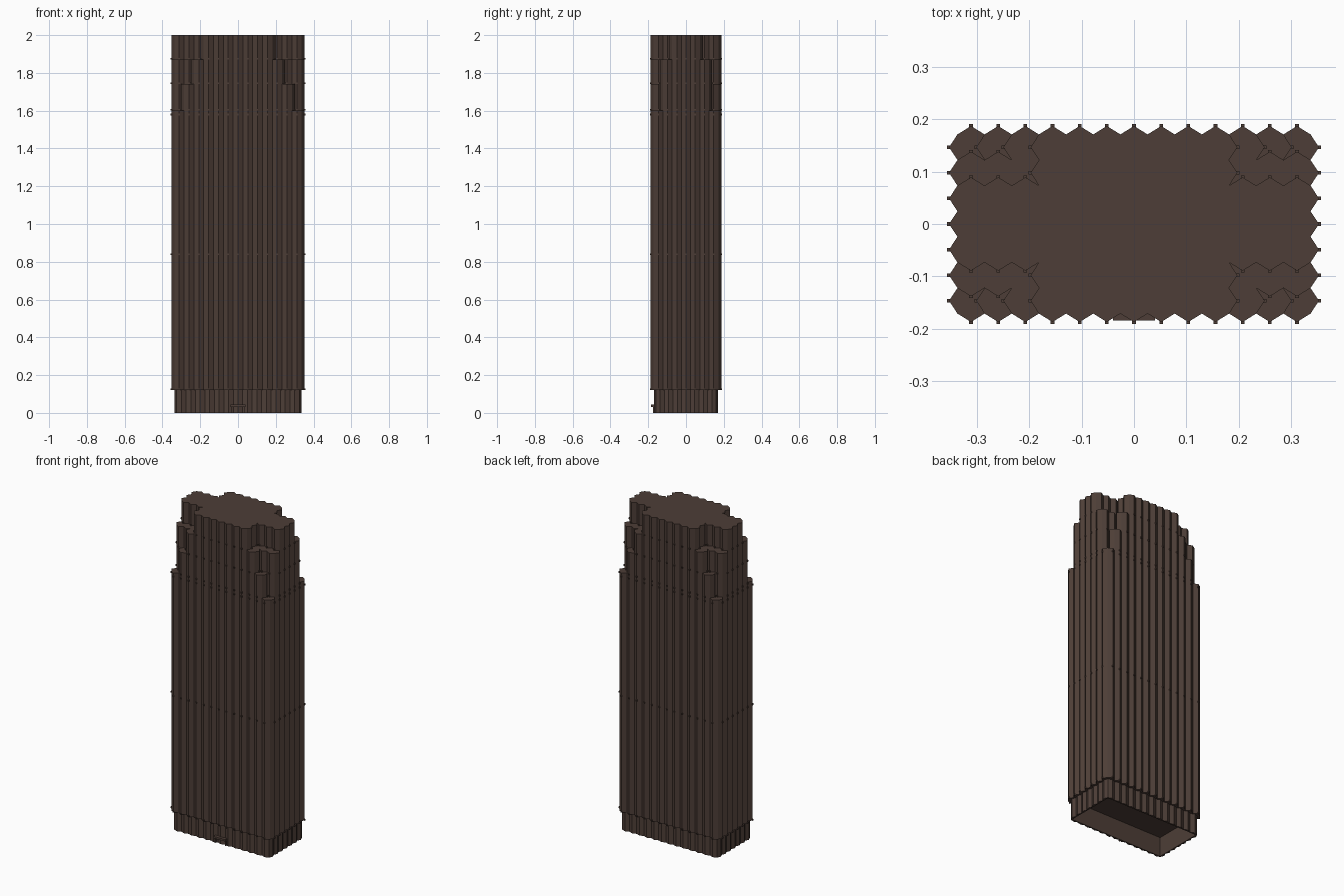
import bpy, bmesh
from mathutils import Vector

cube = bpy.data.objects.get("Cube")
if cube:
    bpy.data.objects.remove(cube, do_unlink=True)

brown = bpy.data.materials.new("dark_brown")
brown.use_nodes = True
brown.diffuse_color = (0.075, 0.048, 0.038, 1)
brown.node_tree.nodes["Principled BSDF"].inputs["Base Color"].default_value = brown.diffuse_color

NX, NY = 13, 7            # pleats along the long and short sides
HX, HY = 0.337, 0.171     # half size of the tower at the pleat valleys
PX, PY = 2 * HX / NX, 2 * HY / NY
PLEAT = 0.016


def finish(name, bm):
    bmesh.ops.recalc_face_normals(bm, faces=bm.faces)
    mesh = bpy.data.meshes.new(name)
    bm.to_mesh(mesh)
    bm.free()
    mesh.materials.append(brown)
    obj = bpy.data.objects.new(name, mesh)
    bpy.context.collection.objects.link(obj)
    return obj


def add_box(bm, center, size):
    verts = bmesh.ops.create_cube(bm, size=1)["verts"]
    for v in verts:
        v.co = Vector(c + p * s for c, p, s in zip(center, v.co, size))


def pleated_outline(hx, hy, nx, ny, depth):
    """Rectangle with stepped corner notches of nx by ny pleats, and pleated sides."""
    px, py = 2 * hx / NX, 2 * hy / NY
    ix, iy = hx - nx * px, hy - ny * py
    quarter = [(hx, iy), (ix, iy), (ix, hy)] if nx else [(hx, hy)]
    corners = []
    for sx, sy in ((1, 1), (-1, 1), (-1, -1), (1, -1)):
        part = [Vector((x * sx, y * sy)) for x, y in quarter]
        corners += part if sx * sy > 0 else part[::-1]
    points, peaks = [], []
    for a, b in zip(corners, corners[1:] + corners[:1]):
        edge = b - a
        out = Vector((edge.y, -edge.x)).normalized()
        count = round(abs(edge.x) / px + abs(edge.y) / py)
        for i in range(count):
            peak = a + edge * (i + 0.5) / count + out * depth
            points += [a + edge * i / count, peak]
            peaks.append(peak)
    return points, peaks


def ring(bm, points, z):
    return [bm.verts.new((p.x, p.y, z)) for p in points]


def bridge(bm, low, high):
    for i in range(len(low)):
        bm.faces.new((low[i - 1], low[i], high[i], high[i - 1]))


# Tower body in four tiers, each with larger corner notches
tiers = [("tower_shaft", 0.12, 1.60, 0, 0), ("lower_setback", 1.60, 1.74, 1, 1),
         ("middle_setback", 1.74, 1.87, 2, 1), ("crown", 1.87, 2.0, 3, 2)]
clips = bmesh.new()
for name, z0, z1, nx, ny in tiers:
    points, peaks = pleated_outline(HX, HY, nx, ny, PLEAT)
    bm = bmesh.new()
    low, high = ring(bm, points, z0), ring(bm, points, z1)
    bridge(bm, low, high)
    bm.faces.new(high)
    if nx == 0:
        bm.faces.new(low)
    finish(name, bm)
    # Small clips on the pleat ridges
    for z in ((0.125, 0.84, 1.58) if nx == 0 else (z0 + 0.005,)):
        for p in peaks:
            add_box(clips, (p.x, p.y, z), (0.007, 0.007, 0.01))
finish("ridge_clips", clips)

# Recessed base, a pleated shell open underneath
bm = bmesh.new()
outer = pleated_outline(0.325, 0.16, 0, 0, 0.01)[0]
inner = pleated_outline(0.32, 0.155, 0, 0, 0)[0]
loops = [ring(bm, outer, 0.12), ring(bm, outer, 0), ring(bm, inner, 0), ring(bm, inner, 0.12)]
for a, b in zip(loops, loops[1:]):
    bridge(bm, a, b)
finish("base_shell", bm)

# Entrance canopy and door posts
bm = bmesh.new()
add_box(bm, (0, -0.171, 0.038), (0.08, 0.026, 0.012))
for side in (-1, 1):
    add_box(bm, (side * 0.037, -0.168, 0.016), (0.006, 0.012, 0.032))
finish("entrance", bm)
